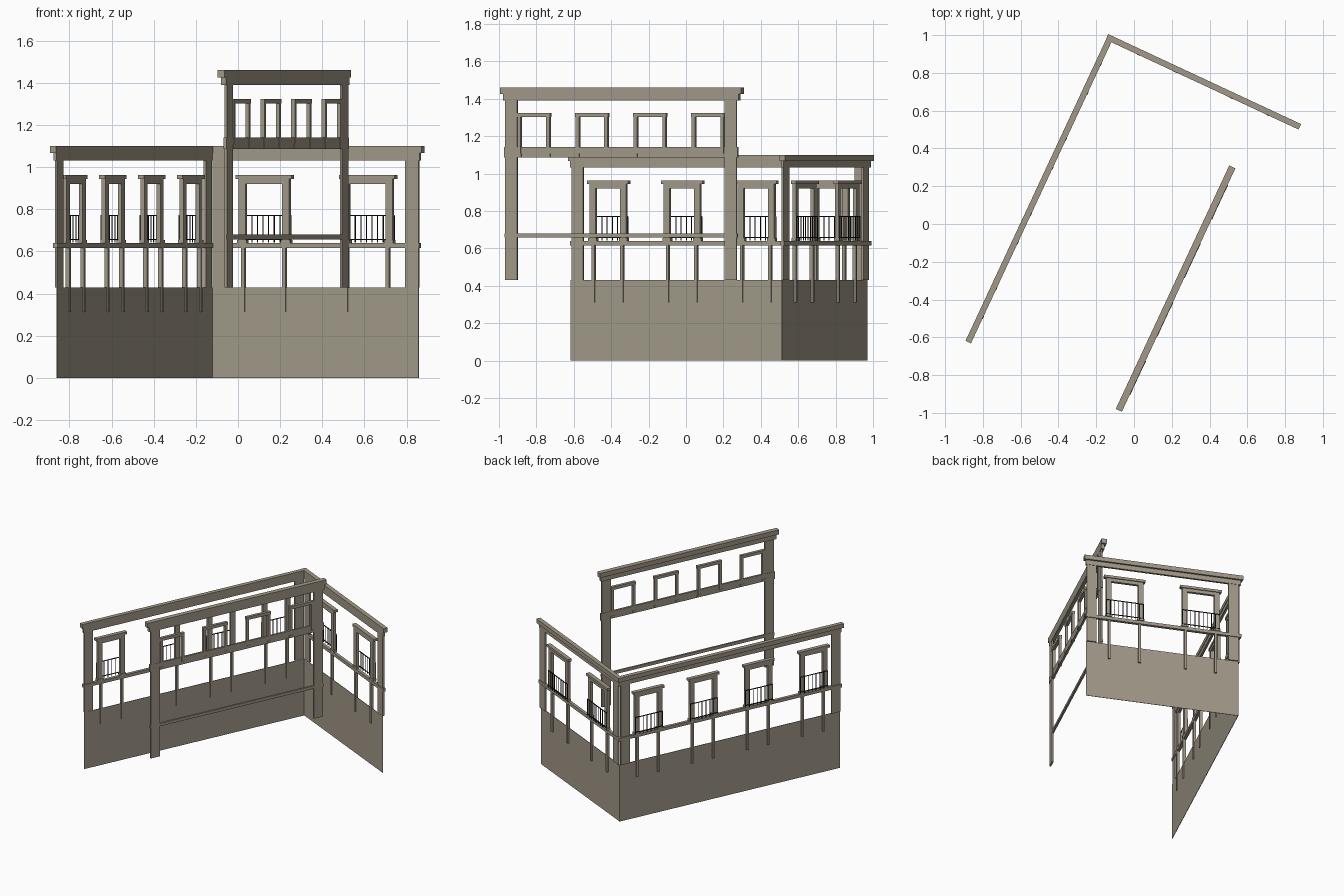
import bpy, bmesh
from math import radians
from mathutils import Matrix, Vector

cube = bpy.data.objects.get("Cube")
if cube:
    bpy.data.objects.remove(cube, do_unlink=True)


def material(name, rgb):
    m = bpy.data.materials.new(name)
    m.use_nodes = True
    m.diffuse_color = (*rgb, 1)
    m.node_tree.nodes["Principled BSDF"].inputs["Base Color"].default_value = (*rgb, 1)
    return m


STONE = material("warm grey stone", (0.36, 0.32, 0.25))
IRON = material("black iron", (0.01, 0.01, 0.012))


class Wall:
    """Local frame: x runs along the wall, y points outward, z is up."""

    def __init__(self, name, origin, angle, length):
        self.name, self.length = name, length
        self.matrix = Matrix.Translation((*origin, 0)) @ Matrix.Rotation(radians(angle), 4, "Z")

    def part(self, name, boxes, mat=STONE):
        bm = bmesh.new()
        for xs, ys, zs in boxes:
            lo, hi = Vector((xs[0], ys[0], zs[0])), Vector((xs[1], ys[1], zs[1]))
            place = Matrix.Translation((lo + hi) / 2) @ Matrix.Diagonal((*(hi - lo), 1))
            bmesh.ops.create_cube(bm, size=1, matrix=place)
        mesh = bpy.data.meshes.new(self.name + "_" + name)
        bm.to_mesh(mesh)
        bm.free()
        mesh.materials.append(mat)
        ob = bpy.data.objects.new(mesh.name, mesh)
        ob.matrix_world = self.matrix
        bpy.context.collection.objects.link(ob)

    def columns(self, bottom, top):
        w, n = 0.07, self.length
        self.part("end_columns", [((a, a + w), (0, 0.012), (bottom, top))
                                  for a in (0.003, n - w - 0.003)])

    def centres(self, count):
        return [(i + 0.5) * self.length / count for i in range(count)]


def pair(c, inner, outer, ys, zs):
    """Two boxes mirrored about the centre c."""
    return [((c - outer, c - inner), ys, zs), ((c + inner, c + outer), ys, zs)]


def street_wall(wall, count, half, corner_at_start):
    n = wall.length

    # Cornice and string course; one wall wraps round the shared corner
    def span(ext, depth):
        return (-depth, n + ext) if corner_at_start else (-ext, n)

    wall.part("base", [((0, n), (-0.001, 0.002), (0, 0.43))])
    wall.columns(0.43, 1.035)
    wall.part("cornice", [
        (span(0.005, 0.015), (-0.001, 0.015), (1.033, 1.068)),
        (span(0.016, 0.028), (-0.004, 0.028), (1.068, 1.1))])
    wall.part("string_course", [(span(0.004, 0.018), (-0.004, 0.018), (0.616, 0.64))])

    posts, frames, rails = [], [], []
    for c in wall.centres(count):
        # Slim posts below the window
        posts += pair(c, half - 0.033, half - 0.016, (-0.006, 0.014), (0.312, 0.617))
        # Window surround with feet, lintel and cap
        frames += pair(c, half - 0.036, half, (0, 0.02), (0.64, 0.92))
        frames += pair(c, half - 0.042, half + 0.006, (-0.003, 0.024), (0.64, 0.655))
        frames.append(((c - half, c + half), (0, 0.02), (0.92, 0.945)))
        frames.append(((c - half - 0.014, c + half + 0.014), (-0.003, 0.027), (0.945, 0.963)))
        # Iron balustrade
        for z in (0.655, 0.768):
            rails.append(((c - half, c + half), (0.021, 0.026), (z, z + 0.005)))
        bars = round(half / 0.0145)
        for i in range(bars + 1):
            x = c - half + 2 * half * i / bars
            rails.append(((x - 0.002, x + 0.002), (0.0215, 0.0255), (0.642, 0.77)))
    wall.part("lower_posts", posts)
    wall.part("window_frames", frames)
    wall.part("balustrades", rails, IRON)


def tall_wall(wall, count, half):
    n = wall.length
    wall.columns(0.43, 1.395)
    wall.part("cornice", [
        ((-0.01, n + 0.01), (-0.001, 0.024), (1.39, 1.426)),
        ((-0.026, n + 0.026), (-0.001, 0.035), (1.426, 1.461))])
    wall.part("lower_band", [((0, n), (0, 0.014), (0.658, 0.68))])
    wall.part("middle_band", [((-0.004, n + 0.004), (-0.001, 0.014), (1.086, 1.141))])
    frames = []
    for c in wall.centres(count):
        frames += pair(c, half - 0.022, half - 0.002, (-0.002, 0.017), (1.09, 1.302))
        frames += pair(c, half - 0.025, half + 0.003, (-0.004, 0.019), (1.09, 1.108))
        frames.append(((c - half, c + half), (-0.003, 0.018), (1.302, 1.325)))
    wall.part("window_frames", frames)


# Two street walls meeting at a corner, and a free-standing taller screen
street_wall(Wall("long_wall", (-0.86, -0.616), 65, 1.747), 4, 0.108, False)
street_wall(Wall("short_wall", (-0.123, 0.968), -25, 1.083), 2, 0.132, True)
tall_wall(Wall("tall_screen", (-0.054, -0.97), 65, 1.37), 4, 0.097)
